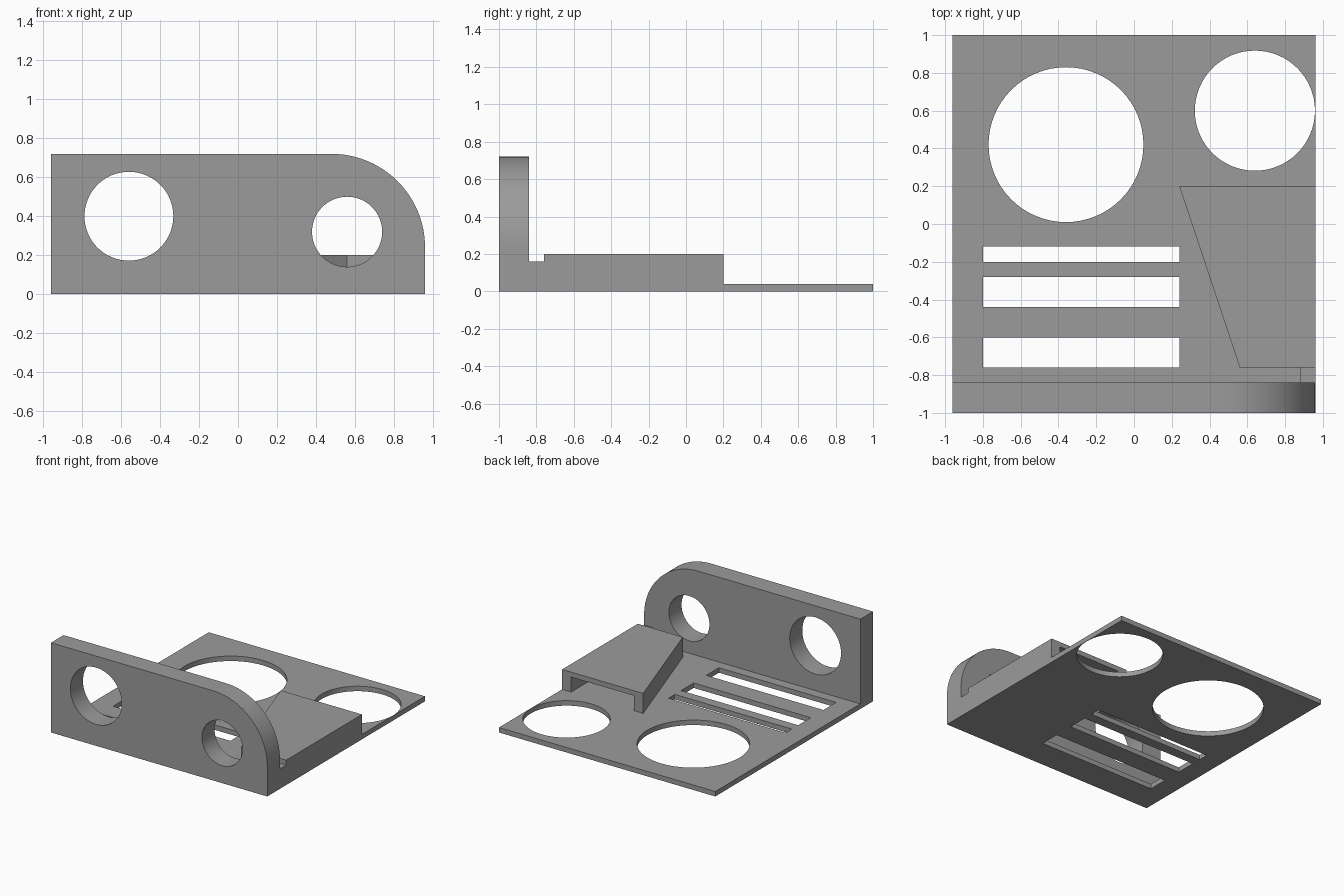
import bpy, bmesh, math
from mathutils import Vector

if "Cube" in bpy.data.objects:
    bpy.data.objects.remove(bpy.data.objects["Cube"])

grey = bpy.data.materials.new("mid_grey")
grey.diffuse_color = (0.33, 0.33, 0.33, 1)
grey.use_nodes = True
grey.node_tree.nodes["Principled BSDF"].inputs["Base Color"].default_value = grey.diffuse_color


def circle(cx, cy, r, n=64):
    return [(cx + r * math.cos(2 * math.pi * i / n),
             cy + r * math.sin(2 * math.pi * i / n)) for i in range(n)]


def rect(x0, x1, y0, y1):
    return [(x0, y0), (x1, y0), (x1, y1), (x0, y1)]


def slab(name, loops, start, end, upright=False):
    """Extrude an outline with holes, along z or (upright) along y."""
    bm = bmesh.new()

    def place(a, b):
        return (a, start, b) if upright else (a, b, start)

    for loop in loops:
        vs = [bm.verts.new(place(*p)) for p in loop]
        for i, v in enumerate(vs):
            bm.edges.new((v, vs[(i + 1) % len(vs)]))
    axis = Vector((0, 1, 0)) if upright else Vector((0, 0, 1))
    bmesh.ops.triangle_fill(bm, edges=bm.edges[:], use_beauty=True, normal=axis)
    ext = bmesh.ops.extrude_face_region(bm, geom=bm.faces[:], use_keep_orig=True)
    moved = [g for g in ext["geom"] if isinstance(g, bmesh.types.BMVert)]
    bmesh.ops.translate(bm, verts=moved, vec=axis * (end - start))
    bmesh.ops.recalc_face_normals(bm, faces=bm.faces[:])
    mesh = bpy.data.meshes.new(name)
    bm.to_mesh(mesh)
    bm.free()
    mesh.materials.append(grey)
    ob = bpy.data.objects.new(name, mesh)
    bpy.context.collection.objects.link(ob)
    bpy.ops.object.select_all(action='DESELECT')
    ob.select_set(True)
    bpy.context.view_layer.objects.active = ob
    bpy.ops.object.shade_smooth_by_angle(angle=math.radians(30))
    return ob


# Thin base plate with two round openings and three slots
slots = [rect(-0.8, 0.24, a, b) for a, b in
         ((-0.2, -0.12), (-0.44, -0.28), (-0.76, -0.6))]
slab("base_plate", [rect(-0.96, 0.96, -0.84, 1.0),
                    circle(-0.36, 0.42, 0.41),
                    circle(0.64, 0.60, 0.318)] + slots, 0, 0.04)

# Upright front wall with one rounded corner and two holes
corner = [(0.48 + 0.48 * math.cos(t), 0.24 + 0.48 * math.sin(t))
          for t in (math.pi / 2 * i / 24 for i in range(25))]
slab("front_wall", [[(-0.96, 0), (0.96, 0)] + corner + [(-0.96, 0.72)],
                    circle(-0.56, 0.40, 0.228),
                    circle(0.56, 0.32, 0.18)], -1.0, -0.84, upright=True)

# Tapered bridge: straight outer leg, slanted inner leg, flat roof
slab("bridge_outer_leg", [rect(0.88, 0.96, -0.84, 0.2)], 0.04, 0.16)
slab("bridge_inner_leg", [[(0.24, 0.2), (0.56, -0.76), (0.64, -0.76), (0.32, 0.2)]],
     0.04, 0.16)
slab("bridge_roof", [[(0.24, 0.2), (0.56, -0.76), (0.96, -0.76), (0.96, 0.2)]],
     0.16, 0.20)
